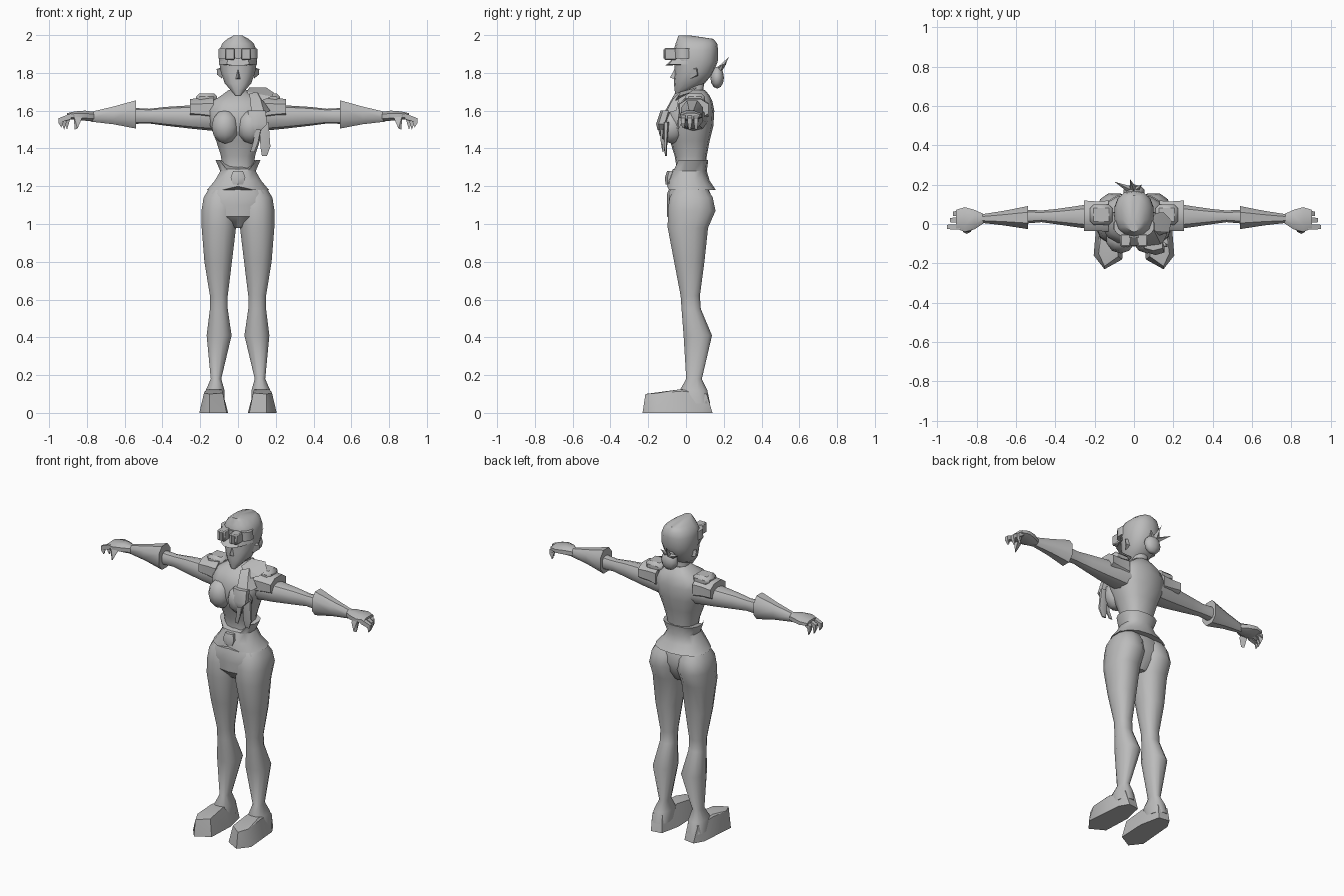
import bpy
import bmesh
import math
from mathutils import Vector

if "Cube" in bpy.data.objects:
    bpy.data.objects.remove(bpy.data.objects["Cube"])

grey = bpy.data.materials.new("plain_grey")
grey.use_nodes = True
colour = (.5, .5, .5, 1)
grey.diffuse_color = colour
for node in grey.node_tree.nodes:
    if node.type == "BSDF_PRINCIPLED":
        node.inputs["Base Color"].default_value = colour


def finish(name, bm, mirror=False, angle=40):
    """Turn a bmesh into a shaded object, optionally mirrored across x."""
    bmesh.ops.recalc_face_normals(bm, faces=bm.faces)
    mesh = bpy.data.meshes.new(name)
    bm.to_mesh(mesh)
    bm.free()
    mesh.materials.append(grey)
    obj = bpy.data.objects.new(name, mesh)
    bpy.context.scene.collection.objects.link(obj)
    bpy.ops.object.select_all(action="DESELECT")
    obj.select_set(True)
    bpy.context.view_layer.objects.active = obj
    bpy.ops.object.shade_smooth_by_angle(angle=math.radians(angle))
    if mirror:
        obj.modifiers.new("Mirror", "MIRROR").use_mirror_merge = False
    return obj


def power(value, exponent):
    return math.copysign(abs(value) ** exponent, value)


def loft(name, rings, sides=10, axis="z", mirror=False, square=.85, edit=None):
    """Skin rounded sections; each is (station, low a, high a, low b, high b)."""
    bm = bmesh.new()
    loops = []
    for station, a0, a1, b0, b1 in rings:
        loop = []
        for i in range(sides):
            turn = math.tau * (i + .5) / sides
            a = (a0 + a1) / 2 + (a1 - a0) / 2 * power(math.cos(turn), square)
            b = (b0 + b1) / 2 + (b1 - b0) / 2 * power(math.sin(turn), square)
            spot = (a, b, station) if axis == "z" else (station, a, b)
            loop.append(bm.verts.new(spot))
        loops.append(loop)
    for low, high in zip(loops, loops[1:]):
        for i in range(sides):
            j = (i + 1) % sides
            bm.faces.new((low[i], low[j], high[j], high[i]))
    bm.faces.new(loops[0])
    bm.faces.new(loops[-1])
    if edit:
        for vert in bm.verts:
            edit(vert.co)
    return finish(name, bm, mirror)


def centred(*rings):
    """Sections symmetric about x = 0, given as (z, half width, front, back)."""
    return [(z, -half, half, front, back) for z, half, front, back in rings]


def hull(name, points, mirror=False):
    bm = bmesh.new()
    for point in points:
        bm.verts.new(point)
    result = bmesh.ops.convex_hull(bm, input=bm.verts)
    spare = [g for g in result["geom_interior"] if isinstance(g, bmesh.types.BMVert)]
    bmesh.ops.delete(bm, geom=spare, context="VERTS")
    return finish(name, bm, mirror, angle=30)


def box(name, low, high, mirror=False, bevel=0):
    bm = bmesh.new()
    bmesh.ops.create_cube(bm, size=1)
    low, high = Vector(low), Vector(high)
    for vert in bm.verts:
        vert.co = (low + high) / 2 + vert.co * (high - low)
    if bevel:
        bmesh.ops.bevel(bm, geom=bm.edges[:], offset=bevel, segments=1, affect="EDGES")
    return finish(name, bm, mirror)


def ball(name, centre, size, mirror=False):
    bm = bmesh.new()
    bmesh.ops.create_uvsphere(bm, u_segments=10, v_segments=6, radius=1)
    for vert in bm.verts:
        vert.co = Vector(centre) + vert.co * Vector(size)
    return finish(name, bm, mirror, angle=60)


def spike(name, base, tip, radius):
    base, tip = Vector(base), Vector(tip)
    bm = bmesh.new()
    bmesh.ops.create_cone(bm, segments=4, radius1=radius, radius2=0,
                          depth=(tip - base).length, cap_ends=True)
    turn = (tip - base).to_track_quat("Z", "Y")
    for vert in bm.verts:
        vert.co = turn @ vert.co + (base + tip) / 2
    return finish(name, bm)


# Legs and hips
loft("leg", [(.05, .07, .18, -.02, .13), (.12, .07, .172, -.035, .115),
             (.18, .088, .145, 0, .085), (.41, .032, .168, -.015, .14),
             (.55, .053, .15, -.025, .08), (.62, .053, .15, -.03, .075),
             (.8, .03, .18, -.065, .1), (.98, .008, .195, -.1, .12),
             (1.07, .002, .196, -.1, .16), (1.14, 0, .185, -.09, .145),
             (1.18, .01, .16, -.07, .12)], sides=12, mirror=True)
loft("hips", centred((.98, .04, -.05, .08), (1.04, .15, -.1, .12),
                     (1.1, .19, -.1, .135), (1.16, .172, -.1, .13),
                     (1.21, .13, -.08, .11)), sides=14)

# Feet with angled toes
sole = [(.08, .13), (.15, .14), (.185, .08), (.205, -.16), (.15, -.23), (.06, -.18), (.052, 0)]
upper = [(.09, .11, .1), (.16, .11, .1), (.175, -.02, .115), (.165, -.03, .125),
         (.085, -.03, .125), (.18, -.15, .105), (.15, -.215, .1), (.08, -.165, .105)]
hull("foot", [(x, y, 0) for x, y in sole] + upper, mirror=True)

# Torso
loft("torso", centred((1.24, .09, -.06, .1), (1.3, .085, -.05, .105),
                      (1.36, .092, -.06, .11), (1.44, .118, -.085, .125),
                      (1.52, .15, -.115, .145), (1.6, .165, -.105, .15),
                      (1.65, .14, -.08, .14), (1.68, .09, -.04, .125),
                      (1.71, .05, 0, .1)), sides=14, square=.8)
ball("bust", (.068, -.075, 1.515), (.075, .075, .09), mirror=True)
loft("neck", centred((1.64, .06, -.02, .11), (1.7, .045, 0, .09), (1.77, .045, 0, .1)))


# Flared belt whose rims dip at the front
def dip(point):
    if point.y < 0 and abs(point.x) < .06:
        point.z += .02 if point.z < 1.2 else -.05 if point.z > 1.3 else 0


loft("flared_belt", centred((1.18, .168, -.1, .158), (1.23, .125, -.095, .125),
                            (1.28, .096, -.075, .11), (1.34, .122, -.07, .118)),
     sides=14, edit=dip)
loft("buckle", centred((1.21, .03, -.108, -.06), (1.245, .044, -.112, -.05),
                       (1.28, .03, -.1, -.05)), sides=6)

# Arms along x, with sections in y and z
loft("arm", [(.1, -.04, .12, 1.49, 1.65), (.25, -.025, .1, 1.505, 1.628),
             (.38, -.005, .08, 1.52, 1.62), (.47, .008, .07, 1.532, 1.61),
             (.56, 0, .075, 1.53, 1.615)], axis="x", mirror=True)
loft("gauntlet", [(.54, -.03, .095, 1.5, 1.66), (.66, -.01, .07, 1.525, 1.625),
                  (.78, .005, .05, 1.54, 1.595)], sides=8, axis="x", mirror=True)
loft("sleeve", [(.13, -.045, .125, 1.53, 1.68), (.19, -.04, .12, 1.545, 1.672),
                (.255, -.04, .125, 1.555, 1.665)], sides=8, axis="x", mirror=True)
box("shoulder_pad", (.11, -.005, 1.635), (.223, .1, 1.692), mirror=True, bevel=.018)

# Hands with curled fingers
loft("palm", [(.76, .005, .05, 1.542, 1.595), (.81, -.03, .075, 1.545, 1.602),
              (.86, -.045, .09, 1.55, 1.598), (.905, -.025, .075, 1.555, 1.588)],
     sides=8, axis="x", mirror=True)


def finger(name, y, reach, drop):
    knuckle = [(.885, y + side, z) for side in (-.014, .014) for z in (1.555, 1.585)]
    joint = [(reach, y + side, z) for side in (-.011, .011) for z in (1.535, 1.56)]
    hull(name + "_base", knuckle + joint, mirror=True)
    tip = [(reach - .015, y + side, drop) for side in (-.006, .006)]
    hull(name + "_tip", joint + [(reach - .03, y, 1.55)] + tip, mirror=True)


finger("index_finger", -.015, .95, 1.51)
finger("middle_finger", .02, .935, 1.5)
finger("outer_finger", .053, .92, 1.5)
hull("thumb", [(.82, -.02, 1.58), (.87, -.04, 1.575), (.83, -.04, 1.55),
               (.865, -.015, 1.55), (.85, -.05, 1.505), (.865, -.04, 1.5)], mirror=True)

# Head, face and ears
loft("head", centred((1.68, .014, -.055, -.035), (1.705, .036, -.06, .02),
                     (1.745, .072, -.064, .1), (1.8, .092, -.06, .145),
                     (1.86, .102, -.06, .168), (1.92, .1, -.066, .17),
                     (1.955, .086, -.055, .165), (1.98, .058, -.046, .145),
                     (1.997, .025, -.04, .03)), sides=14)
hull("nose", [(0, -.085, 1.775), (.015, -.055, 1.765), (-.015, -.055, 1.765), (0, -.055, 1.83)])
hull("ear", [(.085, .025, 1.77), (.085, .065, 1.785), (.085, .06, 1.83),
             (.085, .02, 1.82), (.113, .055, 1.82), (.11, .06, 1.79)], mirror=True)

# Cap peak, goggles and their band
hull("cap_peak", [(side * x, y, z) for side in (-1, 1) for x, y, z in
                  [(.1, .01, 1.86), (.1, .01, 1.845), (.06, -.09, 1.845),
                   (.02, -.11, 1.838), (.05, -.06, 1.885)]])
loft("goggle_band", centred((1.875, .106, -.069, .05), (1.93, .104, -.071, .05)), sides=14)
box("goggle_lens", (.016, -.115, 1.868), (.07, -.05, 1.932), mirror=True, bevel=.006)
for x in (.028, .046):
    box("goggle_slat", (x, -.12, 1.875), (x + .01, -.113, 1.925), mirror=True)

# Hair bun with loose tufts
ball("hair_bun", (0, .165, 1.775), (.055, .036, .058))
for tip in [(-.1, .215, 1.85), (-.02, .228, 1.885), (.04, .2, 1.85)]:
    spike("hair_tuft", (0, .165, 1.8), tip, .022)

# Scarf knotted over the left shoulder
hull("scarf_knot", [(.045, -.03, 1.7), (.07, -.05, 1.67), (.06, .05, 1.722),
                    (.15, .06, 1.722), (.19, .02, 1.695), (.18, -.04, 1.675), (.12, -.06, 1.65)])
hull("scarf_fold", [(.06, -.06, 1.69), (.12, -.07, 1.66), (.17, -.05, 1.6),
                    (.14, -.11, 1.585), (.07, -.11, 1.6), (.1, -.03, 1.7)])
loft("scarf_lobe", [(1.497, .085, .125, -.15, -.115), (1.53, .06, .16, -.158, -.1),
                    (1.6, .045, .152, -.135, -.08)], sides=6)
loft("scarf_inner_tail", [(1.38, .06, .09, -.125, -.118), (1.43, .075, .11, -.135, -.122),
                          (1.52, .09, .13, -.14, -.12)], sides=4)
loft("scarf_outer_tail", [(1.36, .125, .155, -.11, -.1), (1.41, .115, .175, -.12, -.1),
                          (1.54, .11, .165, -.12, -.09)], sides=6)
